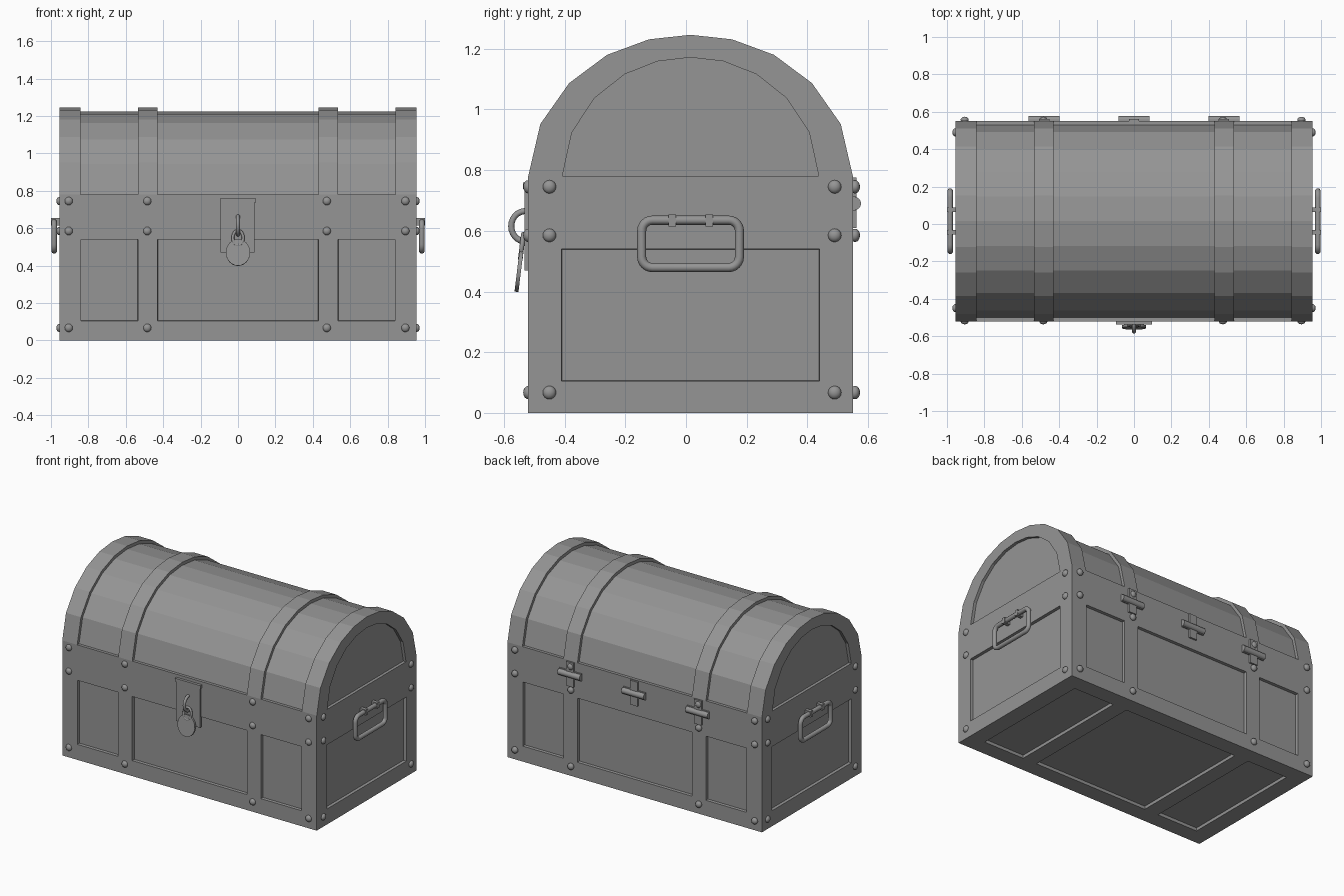
import bpy, bmesh, math
from mathutils import Matrix, Vector

if "Cube" in bpy.data.objects:
    bpy.data.objects.remove(bpy.data.objects["Cube"])

grey = bpy.data.materials.new("plain_grey")
grey.use_nodes = True
COLOUR = (0.3, 0.3, 0.3, 1)
grey.diffuse_color = COLOUR
grey.node_tree.nodes["Principled BSDF"].inputs["Base Color"].default_value = COLOUR

W, FRONT, BACK, RIM = 0.955, -0.52, 0.55, 0.78   # main chest planes
MID = (FRONT + BACK) / 2


def finish(name, bm, smooth=False):
    bmesh.ops.recalc_face_normals(bm, faces=bm.faces)
    mesh = bpy.data.meshes.new(name)
    bm.to_mesh(mesh)
    bm.free()
    mesh.materials.append(grey)
    for p in mesh.polygons:
        p.use_smooth = smooth
    obj = bpy.data.objects.new(name, mesh)
    bpy.context.collection.objects.link(obj)
    if smooth:
        bpy.context.view_layer.objects.active = obj
        bpy.ops.object.select_all(action='DESELECT')
        obj.select_set(True)
        bpy.ops.object.shade_smooth_by_angle(angle=math.radians(40))
    return obj


def box(name, x, y, z):
    bm = bmesh.new()
    size = [b - a for a, b in (x, y, z)]
    centre = [(a + b) / 2 for a, b in (x, y, z)]
    bmesh.ops.create_cube(bm, size=1, matrix=Matrix.Translation(centre) @ Matrix.Diagonal((*size, 1)))
    return finish(name, bm)


def cylinder(name, centre, radius, depth, rotation, sides=16, stretch=1):
    bm = bmesh.new()
    bmesh.ops.create_cone(bm, cap_ends=True, segments=sides, radius1=radius, radius2=radius, depth=depth,
                          matrix=Matrix.Translation(centre) @ rotation @ Matrix.Diagonal((1, stretch, 1, 1)))
    return finish(name, bm, True)


def prism(name, outline, x0, x1):
    """Extrude a closed (y, z) outline along x."""
    bm = bmesh.new()
    face = bm.faces.new([bm.verts.new((x0, y, z)) for y, z in outline])
    ext = bmesh.ops.extrude_face_region(bm, geom=[face])["geom"]
    bmesh.ops.translate(bm, vec=(x1 - x0, 0, 0), verts=[v for v in ext if isinstance(v, bmesh.types.BMVert)])
    return finish(name, bm)


def tube(name, points, radius, closed=True, sides=10):
    """Sweep a round section along a path."""
    bm = bmesh.new()
    pts = [Vector(p) for p in points]
    n = len(pts)
    plane = (pts[n // 3] - pts[0]).cross(pts[2 * n // 3] - pts[0]).normalized()
    rings = []
    for i, p in enumerate(pts):
        a = pts[i - 1] if closed or i else p
        b = pts[(i + 1) % n] if closed or i < n - 1 else p
        side = (b - a).normalized().cross(plane)
        angles = [math.tau * k / sides for k in range(sides)]
        rings.append([bm.verts.new(p + radius * (math.cos(t) * side + math.sin(t) * plane)) for t in angles])
    for i in range(n if closed else n - 1):
        r, s = rings[i], rings[(i + 1) % n]
        for k in range(sides):
            j = (k + 1) % sides
            bm.faces.new((r[k], r[j], s[j], s[k]))
    return finish(name, bm, True)


# Chest body: box cut into a grid, with panel cells sunk inwards
spans = [(-0.84, -0.535), (-0.43, 0.43), (0.535, 0.84)]
side_span, height_span = (-0.41, 0.44), (0.105, 0.54)
bm = bmesh.new()
bmesh.ops.create_cube(bm, size=1, matrix=Matrix.Translation((0, MID, RIM / 2))
                      @ Matrix.Diagonal((2 * W, BACK - FRONT, RIM, 1)))
cuts = [(0, v) for s in spans for v in s] + [(1, v) for v in side_span] + [(2, v) for v in height_span]
for axis, value in cuts:
    normal = Vector([float(axis == i) for i in range(3)])
    bmesh.ops.bisect_plane(bm, geom=bm.verts[:] + bm.edges[:] + bm.faces[:], plane_co=normal * value, plane_no=normal)
bm.normal_update()


def is_panel(f):
    c, n = f.calc_center_median(), f.normal
    in_x = any(a < c.x < b for a, b in spans)
    in_y = side_span[0] < c.y < side_span[1]
    in_z = height_span[0] < c.z < height_span[1]
    if abs(n.y) > 0.5:
        return in_x and in_z
    if abs(n.x) > 0.5:
        return in_y and in_z
    return n.z < 0 and in_x and in_y


bmesh.ops.inset_individual(bm, faces=[f for f in bm.faces if is_panel(f)], thickness=0.002, depth=-0.02)
finish("chest_body", bm)

# Lid: arched core, raised bands and hollow end frames
half = [(0.535, RIM), (0.495, 0.952), (0.4, 1.087), (0.275, 1.18), (0.137, 1.231)]


def arch(sy, sz):
    pts = half + [(0, 1.246)] + [(-y, z) for y, z in reversed(half)]
    return [(MID + y * sy, RIM + (z - RIM) * sz) for y, z in pts]


outer, inner = arch(1, 1), arch(0.79, 0.84)
prism("lid_core", arch(0.963, 0.955), -0.935, 0.935)
for s, word in ((-1, "right"), (1, "left")):
    prism(f"lid_band_{word}", outer, s * 0.43, s * 0.535)
    prism(f"lid_end_frame_{word}", outer + inner[::-1], s * 0.843, s * W)

# Rivets: flattened domes on all four walls


def rivet(x, y, z, along_x):
    bm = bmesh.new()
    r = 0.022
    scale = (r * 0.75, r, r, 1) if along_x else (r, r * 0.75, r, 1)
    bmesh.ops.create_uvsphere(bm, u_segments=14, v_segments=8, radius=1,
                              matrix=Matrix.Translation((x, y, z)) @ Matrix.Diagonal(scale))
    finish("rivet", bm, True)


for z in (0.067, 0.585, 0.745):
    for x in (-0.905, -0.485, 0.475, 0.895):
        rivet(x, FRONT, z, False)
        rivet(x, BACK + 0.007, z, False)
    for x in (-W, W):
        for y in (-0.45, 0.49):
            rivet(x, y, z, True)

# Side handles: rounded rectangular rings held by two clamps


def rounded_rect(x, y, z, hy, hz, r, steps=6):
    pts = []
    for q, (sy, sz) in enumerate(((1, 1), (-1, 1), (-1, -1), (1, -1))):
        for k in range(steps + 1):
            t = math.pi / 2 * (q + k / steps)
            pts.append((x, y + sy * (hy - r) + r * math.cos(t), z + sz * (hz - r) + r * math.sin(t)))
    return pts


for s, word in ((-1, "right"), (1, "left")):
    tube(f"handle_{word}", rounded_rect(s * 0.983, MID, 0.557, 0.161, 0.078, 0.035), 0.015)
    for y in (-0.045, 0.077):
        box(f"handle_clamp_{word}", sorted((s * 0.95, s * 0.999)), (y - 0.012, y + 0.012), (0.615, 0.654))

# Hinges on the back
turn_x = Matrix.Rotation(math.pi / 2, 4, 'Y')
for x in (-0.48, 0, 0.48):
    box("hinge_strap", (x - 0.028, x + 0.028), (BACK - 0.005, BACK + 0.012), (0.61, 0.775))
    box("hinge_leaf", (x - 0.083, x + 0.083), (BACK - 0.005, BACK + 0.008), (0.665, 0.715))
    cylinder("hinge_barrel", (x, BACK + 0.006, 0.69), 0.021, 0.166, turn_x)

# Lock plate with ledge, staple, and hanging padlock
box("lock_plate", (-0.093, 0.088), (FRONT - 0.012, FRONT + 0.005), (0.47, 0.75))
box("lock_ledge", (-0.097, 0.095), (FRONT - 0.018, FRONT + 0.005), (0.738, 0.76))
staple = [(0, -0.53 + 0.046 * math.cos(t), 0.615 + 0.05 * math.sin(t))
          for t in (math.radians(80 + 200 * k / 14) for k in range(15))]
tube("lock_staple", staple, 0.01, closed=False)

tilt = Matrix.Rotation(math.radians(83), 4, 'X')
cylinder("padlock_body", (0, -0.55, 0.47), 0.065, 0.013, tilt, 24, 1.1)
shackle = [(0.028 * math.cos(t), -0.541 + 0.12 * 0.04 * math.sin(t), 0.548 + 0.04 * math.sin(t))
           for t in (math.tau * k / 20 for k in range(20))]
tube("padlock_shackle", shackle, 0.008)
